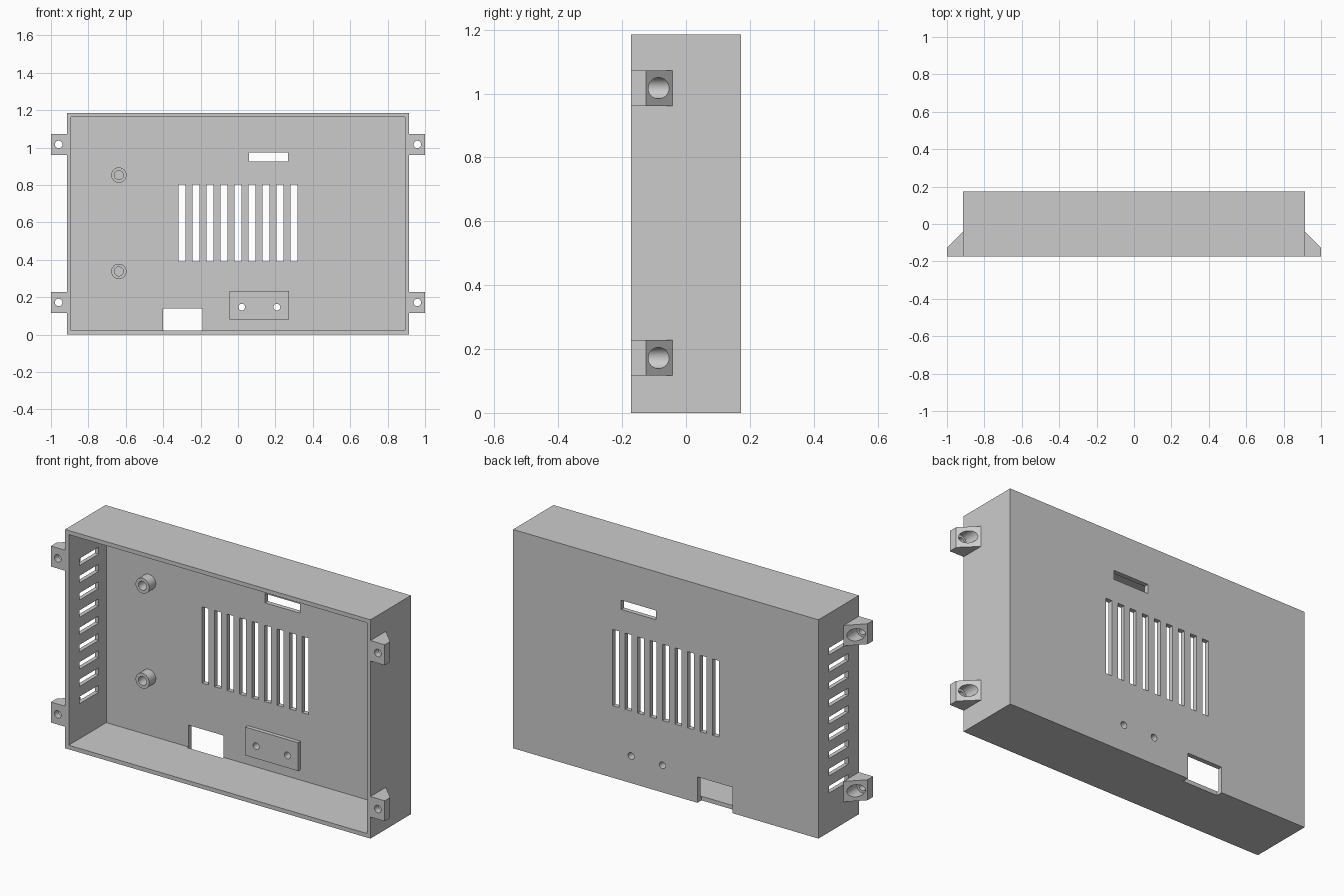
import bpy, bmesh, math
from mathutils import Matrix, Vector

cube = bpy.data.objects.get("Cube")
if cube:
    bpy.data.objects.remove(cube, do_unlink=True)

GREY = (0.6, 0.6, 0.6, 1.0)
grey = bpy.data.materials.new("plain grey")
grey.use_nodes = True
grey.diffuse_color = GREY
grey.node_tree.nodes["Principled BSDF"].inputs["Base Color"].default_value = GREY

W, D, H = 0.915, 0.173, 1.185   # half width, half depth, height
WALL = 0.022
INNER = D - 0.025               # inside face of the back panel


def add_box(bm, x, y, z):
    """Box between (min, max) pairs."""
    lo, hi = (Vector(p) for p in zip(x, y, z))
    m = Matrix.Translation((lo + hi) / 2) @ Matrix.Diagonal((hi - lo).to_4d())
    m[3][3] = 1
    bmesh.ops.create_cube(bm, size=1, matrix=m)


def add_rod(bm, x, z, r, y0, y1):
    """Cylinder along y."""
    m = Matrix.Translation((x, (y0 + y1) / 2, z)) @ Matrix.Rotation(math.pi / 2, 4, 'X')
    bmesh.ops.create_cone(bm, cap_ends=True, segments=40, radius1=r, radius2=r,
                          depth=y1 - y0, matrix=m)


def make(name, bm):
    bmesh.ops.recalc_face_normals(bm, faces=bm.faces)
    me = bpy.data.meshes.new(name)
    bm.to_mesh(me)
    bm.free()
    ob = bpy.data.objects.new(name, me)
    bpy.context.collection.objects.link(ob)
    me.materials.append(grey)
    return ob


def cut(ob, bm):
    """Subtract the shapes in bm, then discard the cutter."""
    cutter = make("cutter", bm)
    cutter.hide_render = True
    mod = ob.modifiers.new("cut", 'BOOLEAN')
    mod.operation = 'DIFFERENCE'
    mod.solver = 'EXACT'
    mod.object = cutter
    bpy.context.view_layer.update()
    deps = bpy.context.evaluated_depsgraph_get()
    me = bpy.data.meshes.new_from_object(ob.evaluated_get(deps))
    ob.modifiers.clear()
    ob.data = me
    bpy.data.objects.remove(cutter, do_unlink=True)


def finish(ob):
    bpy.ops.object.select_all(action='DESELECT')
    ob.select_set(True)
    bpy.context.view_layer.objects.active = ob
    bpy.ops.object.shade_smooth_by_angle(angle=math.radians(30))


# Open-fronted case
bm = bmesh.new()
add_box(bm, (-W, W), (-D, D), (0, H))
case = make("case", bm)
bm = bmesh.new()
add_box(bm, (-W + WALL, W - WALL), (-D - 0.1, INNER), (WALL, H - WALL))
cut(case, bm)

# Openings: back vents, side vents, top slot, connector notch, screw holes
SCREWS, SCREW_Z = (0.02, 0.208), 0.147
THROUGH = (INNER - 0.01, D + 0.05)
bm = bmesh.new()
for i in range(-4, 5):
    cx, cz = i * 0.075, 0.605 + i * 0.0935
    add_box(bm, (cx - 0.0188, cx + 0.0188), THROUGH, (0.39, 0.803))
    add_box(bm, (-W - 0.05, -W + 0.05), (-0.082, 0.082), (cz - 0.019, cz + 0.019))
add_box(bm, (0.058, 0.268), THROUGH, (0.925, 0.975))
add_box(bm, (-0.4, -0.19), THROUGH, (-0.05, 0.14))
for x in SCREWS:
    add_rod(bm, x, SCREW_Z, 0.018, *THROUGH)
cut(case, bm)
finish(case)

# Screw pad on the inside of the back panel
bm = bmesh.new()
add_box(bm, (-0.045, 0.272), (INNER - 0.022, INNER), (0.08, 0.233))
pad = make("screw_pad", bm)
bm = bmesh.new()
for x in SCREWS:
    add_rod(bm, x, SCREW_Z, 0.018, 0, D + 0.1)
cut(pad, bm)
finish(pad)

# Hollow standoffs
for name, z in (("upper_standoff", 0.853), ("lower_standoff", 0.338)):
    bm = bmesh.new()
    add_rod(bm, -0.637, z, 0.041, INNER - 0.056, INNER)
    post = make(name, bm)
    bm = bmesh.new()
    add_rod(bm, -0.637, z, 0.024, 0, D)
    cut(post, bm)
    finish(post)

# Wedge-backed mounting ears with counterbored holes
for side, s in (("left", 1), ("right", -1)):
    for level, z in (("upper", 1.017), ("lower", 0.172)):
        bm = bmesh.new()
        outline = ((W, -D), (1, -D), (1, -0.126), (W, -0.042))
        face = bm.faces.new([bm.verts.new((s * x, y, z - 0.0555)) for x, y in outline])
        ext = bmesh.ops.extrude_face_region(bm, geom=[face])
        bmesh.ops.translate(bm, vec=(0, 0, 0.111),
                            verts=[v for v in ext["geom"] if isinstance(v, bmesh.types.BMVert)])
        ear = make(f"{side}_{level}_ear", bm)
        for r, y0 in ((0.02, -D - 0.1), (0.033, -0.14)):
            bm = bmesh.new()
            add_rod(bm, s * 0.959, z, r, y0, 0.1)
            cut(ear, bm)
        finish(ear)
